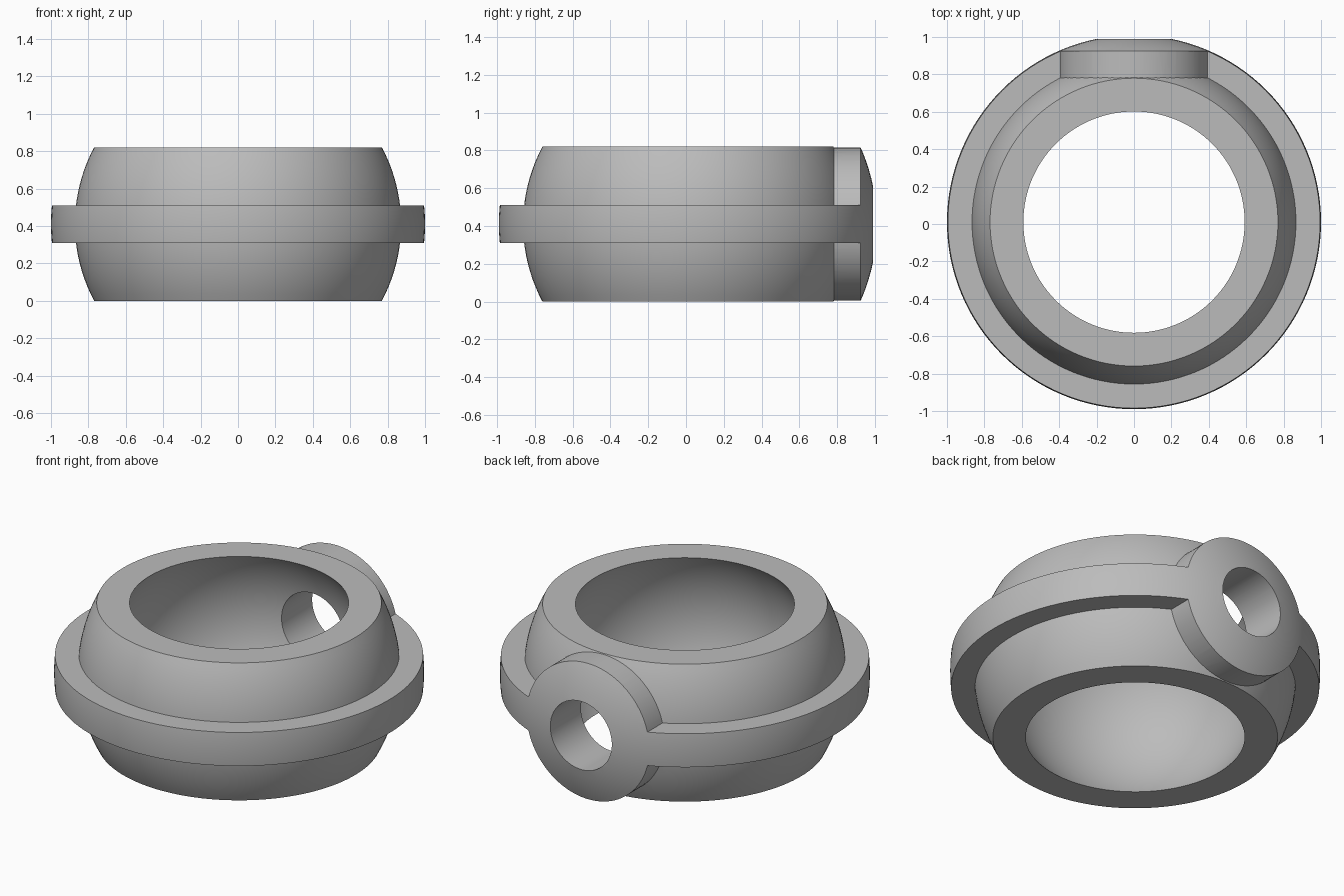
import bpy
import math

if "Cube" in bpy.data.objects:
    bpy.data.objects.remove(bpy.data.objects["Cube"], do_unlink=True)

HALF = 0.41                    # half the collar height
CENTRE = (0, 0.01, HALF)


def sphere(name, radius):
    bpy.ops.mesh.primitive_uv_sphere_add(segments=128, ring_count=64, radius=radius, location=CENTRE)
    ob = bpy.context.object
    ob.name = name
    return ob


def drum(name, radius, height, location=CENTRE, along_y=False):
    bpy.ops.mesh.primitive_cylinder_add(
        vertices=96, radius=radius, depth=height, location=location,
        rotation=(math.pi / 2 if along_y else 0, 0, 0))
    ob = bpy.context.object
    ob.name = name
    return ob


def combine(target, tool, operation):
    """Apply an exact boolean and discard the tool object."""
    bpy.context.view_layer.objects.active = target
    mod = target.modifiers.new("cut", 'BOOLEAN')
    mod.operation, mod.solver, mod.object = operation, 'EXACT', tool
    bpy.ops.object.modifier_apply(modifier=mod.name)
    bpy.data.objects.remove(tool, do_unlink=True)


# Flange and round rear boss, both trimmed to one outer sphere
flange = drum("flange", 1.2, 0.2)
combine(flange, drum("boss", 0.405, 1.0, (0, 0.8, HALF), True), 'UNION')
combine(flange, sphere("outer_limit", 1.0), 'INTERSECT')

# Barrel-shaped collar body
collar = sphere("collar", 0.872)
combine(collar, drum("height_limit", 1.2, 2 * HALF), 'INTERSECT')
combine(collar, flange, 'UNION')

# Spherical socket and the hole through the boss
combine(collar, sphere("socket", 0.72), 'DIFFERENCE')
combine(collar, drum("boss_hole", 0.203, 1.0, (0, 0.8, HALF), True), 'DIFFERENCE')

# Plain grey finish
grey = bpy.data.materials.new("grey")
grey.use_nodes = True
colour = (0.5, 0.5, 0.5, 1)
grey.diffuse_color = colour
grey.node_tree.nodes["Principled BSDF"].inputs["Base Color"].default_value = colour
collar.data.materials.clear()
collar.data.materials.append(grey)
for face in collar.data.polygons:
    face.material_index = 0

bpy.ops.object.select_all(action='DESELECT')
collar.select_set(True)
bpy.context.view_layer.objects.active = collar
bpy.ops.object.shade_smooth_by_angle(angle=math.radians(25))
